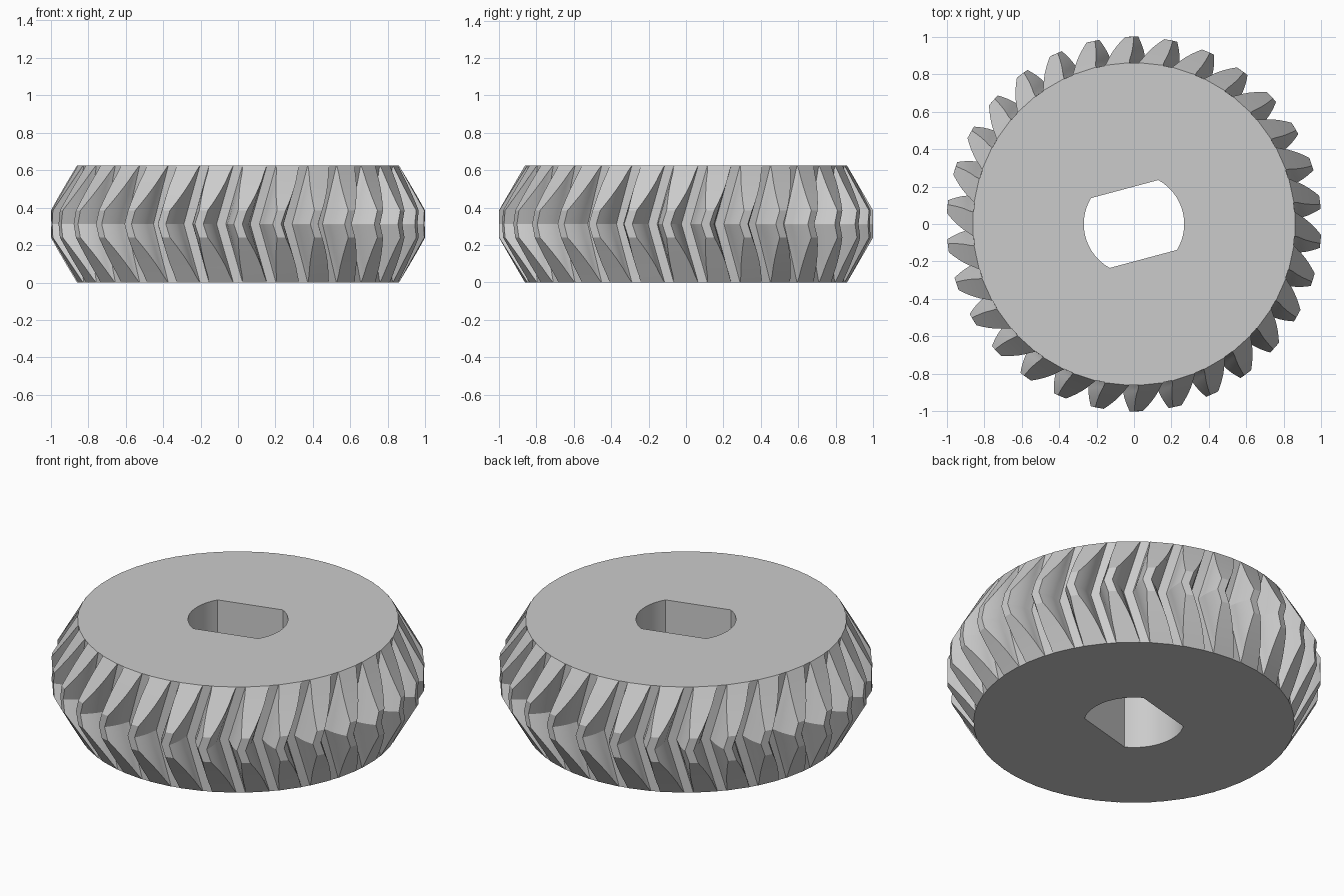
import bpy, bmesh
from math import sin, cos, tan, acos, asin, radians, pi, sqrt

cube = bpy.data.objects.get("Cube")
if cube:
    bpy.data.objects.remove(cube, do_unlink=True)

# Gear proportions
TEETH = 30
MODULE = 2 / (TEETH + 2)
HEIGHT = 10 * MODULE
TIP_R = 1.0
PITCH_R = MODULE * TEETH / 2
BASE_R = PITCH_R * cos(radians(20))
ROOT_R = PITCH_R - 1.25 * MODULE
CHAMFER = 0.24
TWIST = radians(6)
FLANK_STEPS = 6

# Shaft hole
HOLE_R = 0.268
FLAT = 0.193
HOLE_TURN = radians(15)


def involute(r):
    a = acos(min(1, BASE_R / r))
    return tan(a) - a


def half_tooth(r):
    """Half the angular width of a tooth at radius r, widened at the root."""
    fillet = max(0, BASE_R - r) / (BASE_R - ROOT_R) * radians(0.5)
    return pi / (2 * TEETH) + involute(PITCH_R) - involute(r) + fillet


def gear_section(z):
    """Tooth outline at height z, cut off by the cone-shaped ends."""
    edge = min(z, HEIGHT - z)
    outer = TIP_R - max(0, CHAMFER - edge) * tan(radians(30))
    turn = pi / 2 + TWIST * abs(z - HEIGHT / 2) / (HEIGHT / 2)
    radii = [ROOT_R + (outer - ROOT_R) * i / FLANK_STEPS for i in range(FLANK_STEPS + 1)]
    points = []
    for t in range(TEETH):
        mid = turn + 2 * pi * t / TEETH
        flank = [(r, mid - half_tooth(r)) for r in radii]
        flank += [(r, mid + half_tooth(r)) for r in reversed(radii)]
        points += [(r * cos(a), r * sin(a), z) for r, a in flank]
    return points


def hole_section(z):
    """Round hole with two parallel flats."""
    half = asin(sqrt(1 - (FLAT / HOLE_R) ** 2))
    arc = pi / 2 - half
    points = []
    for side in (0, pi):
        for i in range(17):
            a = HOLE_TURN + side - arc + 2 * arc * i / 16
            points.append((HOLE_R * cos(a), HOLE_R * sin(a), z))
    return points


def loft(bm, sections):
    """Skin a stack of closed sections; return the first and last rings."""
    rings = [[bm.verts.new(p) for p in s] for s in sections]
    for low, high in zip(rings, rings[1:]):
        n = len(low)
        for i in range(n):
            j = (i + 1) % n
            bm.faces.new((low[i], low[j], high[j], high[i]))
    return rings[0], rings[-1]


def ring_edges(bm, ring):
    return [bm.edges.get((ring[i - 1], ring[i])) for i in range(len(ring))]


bm = bmesh.new()

# Chevron teeth, mirrored about mid height
lower = [CHAMFER * i / 6 for i in range(7)] + [HEIGHT / 2]
levels = lower + [HEIGHT - z for z in reversed(lower[:-1])]
teeth = loft(bm, [gear_section(z) for z in levels])
hole = loft(bm, [hole_section(0), hole_section(HEIGHT)])

# Flat end faces around the hole
for outer, inner, up in zip(teeth, hole, (-1, 1)):
    bmesh.ops.triangle_fill(bm, use_beauty=True, normal=(0, 0, up),
                            edges=ring_edges(bm, outer) + ring_edges(bm, inner))
bmesh.ops.recalc_face_normals(bm, faces=bm.faces)

mesh = bpy.data.meshes.new("herringbone_gear")
bm.to_mesh(mesh)
bm.free()
gear = bpy.data.objects.new("herringbone_gear", mesh)
bpy.context.scene.collection.objects.link(gear)

# Plain grey
grey = bpy.data.materials.new("light_grey")
grey.use_nodes = True
colour = (0.6, 0.6, 0.6, 1)
grey.diffuse_color = colour
grey.node_tree.nodes["Principled BSDF"].inputs["Base Color"].default_value = colour
mesh.materials.append(grey)

# Smooth flanks with crisp edges
bpy.ops.object.select_all(action="DESELECT")
gear.select_set(True)
bpy.context.view_layer.objects.active = gear
bpy.ops.object.shade_smooth_by_angle(angle=radians(25))
